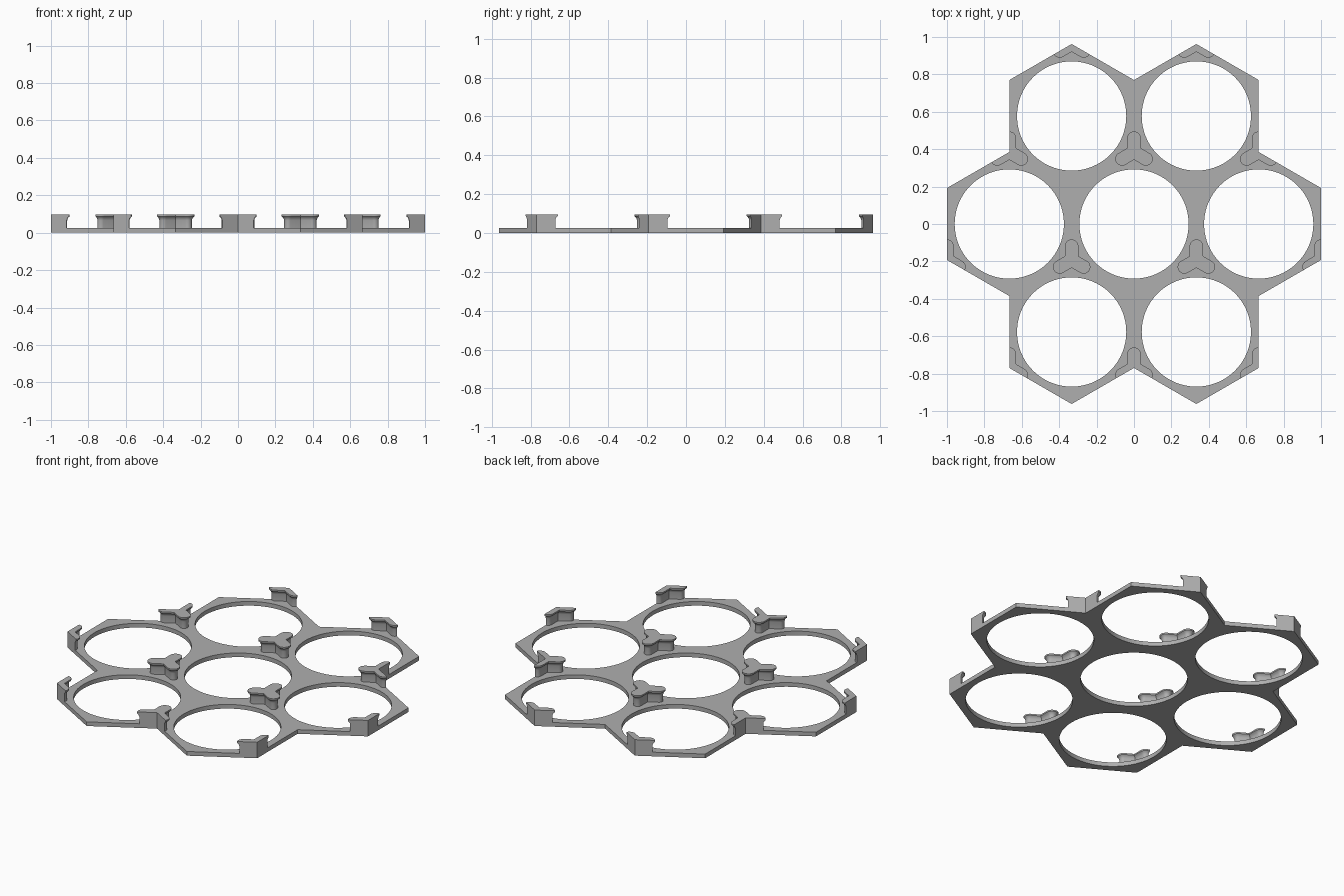
import bpy, bmesh, math
from mathutils import Vector

if "Cube" in bpy.data.objects:
    bpy.data.objects.remove(bpy.data.objects["Cube"], do_unlink=True)

APOTHEM = 1 / 3
CORNER = APOTHEM / math.cos(math.pi / 6)
HOLE = 0.292
PLATE_TOP = 0.025
ARM = 0.074          # arm length before its round end
# clip profile: height, arm half width
PROFILE = [(PLATE_TOP, 0.023), (0.066, 0.023), (0.074, 0.025),
           (0.081, 0.029), (0.087, 0.036), (0.096, 0.036)]

grey = bpy.data.materials.new("Grey plastic")
grey.use_nodes = True
grey.diffuse_color = (0.43, 0.43, 0.43, 1)
grey.node_tree.nodes["Principled BSDF"].inputs["Base Color"].default_value = grey.diffuse_color


def polar(degrees, radius=1.0):
    a = math.radians(degrees)
    return Vector((math.cos(a) * radius, math.sin(a) * radius, 0))


def at(point, z):
    return Vector((point.x, point.y, z))


def finish(bm, name):
    bmesh.ops.remove_doubles(bm, verts=bm.verts, dist=0.0005)
    bmesh.ops.recalc_face_normals(bm, faces=bm.faces)
    mesh = bpy.data.meshes.new(name)
    bm.to_mesh(mesh)
    bm.free()
    mesh.materials.append(grey)
    obj = bpy.data.objects.new(name, mesh)
    bpy.context.collection.objects.link(obj)
    bpy.ops.object.select_all(action="DESELECT")
    obj.select_set(True)
    bpy.context.view_layer.objects.active = obj
    bpy.ops.object.shade_smooth_by_angle(angle=math.radians(30))


# Seven cells: one in the middle and six around it
centres = [Vector((0, 0, 0))] + [polar(60 * i, 2 * APOTHEM) for i in range(6)]


def has_neighbour(centre, degrees):
    other = centre + polar(degrees, 2 * APOTHEM)
    return any((other - c).length < 0.01 for c in centres)


# Plate: hexagons with round holes, walled only along the outline
bm = bmesh.new()


def face(points):
    bm.faces.new([bm.verts.new(p) for p in points])


STEP = 3
for c in centres:
    for side in range(0, 360, 60):
        for k in range(-30, 30, STEP):
            outer = [c + polar(side + j, APOTHEM / math.cos(math.radians(j))) for j in (k, k + STEP)]
            inner = [c + polar(side + j, HOLE) for j in (k, k + STEP)]
            for z in (0, PLATE_TOP):
                face([at(p, z) for p in outer + inner[::-1]])
            rims = [inner] if has_neighbour(c, side) else [inner, outer]
            for a, b in rims:
                face([at(a, 0), at(b, 0), at(b, PLATE_TOP), at(a, PLATE_TOP)])
finish(bm, "honeycomb_plate")


def half_arm(direction, inward, width):
    return [direction * (ARM + width * math.cos(t)) + inward * (width * math.sin(t))
            for t in (math.pi / 2 * i / 8 for i in range(9))]


def clip_sector(centre, angle):
    """One third of a three-armed clip, lying inside one cell."""
    corner = centre + polar(angle, CORNER)
    layers = []
    for z, w in PROFILE:
        first = half_arm(polar(angle + 120), polar(angle + 210), w)
        second = half_arm(polar(angle - 120), polar(angle - 210), w)
        notch = polar(angle + 180, w / math.sin(math.radians(60)))
        loop = [Vector((0, 0, 0))] + first + [notch] + second[::-1]
        layers.append([at(corner + p, z) for p in loop])
    count = len(layers[0])
    for low, high in zip(layers, layers[1:]):
        for i in range(count):
            j = (i + 1) % count
            # No wall where the clip carries on into the next cell
            if i == 0 and has_neighbour(centre, angle + 30):
                continue
            if j == 0 and has_neighbour(centre, angle - 30):
                continue
            face([low[i], low[j], high[j], high[i]])
    face(layers[-1])
    face(layers[0])


# Clips: gather the sectors that share a corner
corners = {}
for c in centres:
    for angle in (90, 210, 330):
        p = c + polar(angle, CORNER)
        corners.setdefault((round(p.x + 5, 2), round(p.y + 5, 2)), []).append((c, angle))

for number, sectors in enumerate(corners.values(), 1):
    bm = bmesh.new()
    for c, angle in sectors:
        clip_sector(c, angle)
    finish(bm, f"corner_clip_{number}")
